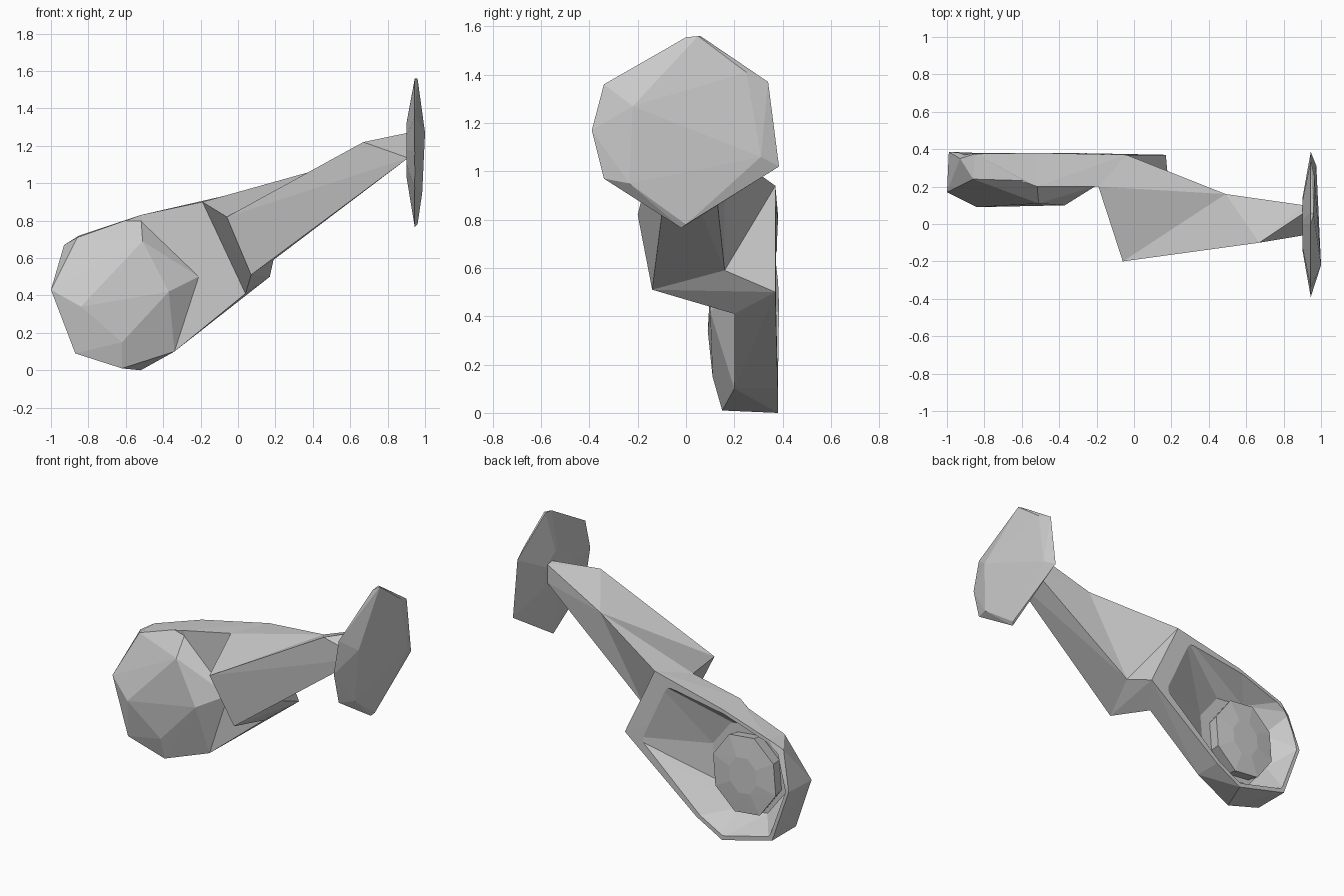
import bpy, bmesh, math

if "Cube" in bpy.data.objects:
    bpy.data.objects.remove(bpy.data.objects["Cube"])


def hull(name, pts):
    """Faceted solid wrapped around a few corner points."""
    bm = bmesh.new()
    for p in pts:
        bm.verts.new(p)
    bmesh.ops.convex_hull(bm, input=bm.verts[:])
    junk = [v for v in bm.verts if not v.link_faces]
    bmesh.ops.delete(bm, geom=junk, context='VERTS')
    bmesh.ops.recalc_face_normals(bm, faces=bm.faces[:])
    me = bpy.data.meshes.new(name)
    bm.to_mesh(me)
    bm.free()
    ob = bpy.data.objects.new(name, me)
    bpy.context.collection.objects.link(ob)
    return ob


def boolean(ob, other, operation):
    """Apply a boolean and discard the second object."""
    other.hide_render = True
    mod = ob.modifiers.new("cut", 'BOOLEAN')
    mod.operation = operation
    mod.solver = 'EXACT'
    mod.object = other
    bpy.context.view_layer.objects.active = ob
    bpy.ops.object.modifier_apply(modifier=mod.name)
    bpy.data.objects.remove(other)


def ring(cx, cz, rx, rz, y, n=8, turn=0.3):
    return [(cx + rx * math.cos(turn + i * math.tau / n), y,
             cz + rz * math.sin(turn + i * math.tau / n)) for i in range(n)]


# shared corners where the two arm sections meet
top_front, low_front = (-.19, .20, .90), (.04, .20, .41)
top_back, low_back = (-.04, .37, .94), (.17, .37, .50)
inner_low, inner_top = (.19, .16, .59), (.49, .16, 1.09)
fore_top, fore_low = (-.06, -.20, .82), (.07, -.14, .51)

# lower arm: flat strap joined to a domed head
back = [(-.99, .385, .43), (-.87, .38, .09), (-.52, .38, 0), (-.34, .38, .10),
        (-.52, .38, .83), (-.85, .375, .72), (-.93, .35, .67)]
rim = [(-1, .17, .43), (-.87, .14, .09), (-.62, .15, .01), (-.34, .20, .10),
       (-.21, .20, .50), (-.52, .23, .83), (-.86, .24, .71)]
dome = [(-.84, .09, .34), (-.62, .11, .15), (-.37, .10, .42), (-.51, .11, .69)]
lower_arm = hull("lower_arm", [(-.52, .2, .83), (-.34, .2, .10), top_front,
                               low_front, top_back, low_back] + back)
boolean(lower_arm, hull("head", dome + rim + back), 'UNION')

# wide funnel hollowed out of the back
mouth = [(x * .97 - .015, .40, .42 + (z - .42) * .96) for x, y, z in back]
mouth += [(-.07, .40, .89), (.11, .40, .50)]
boolean(lower_arm, hull("funnel", mouth + ring(-.60, .42, .27, .29, .22)),
        'DIFFERENCE')

# slightly domed button inside the funnel
hull("back_button", ring(-.62, .41, .23, .26, .30) +
     ring(-.62, .41, .10, .12, .315) + ring(-.62, .41, .21, .24, .20))

# upper arm, tapering to the end plate
hull("upper_arm", [fore_top, fore_low, inner_low, inner_top, (.67, -.10, 1.22),
                   (.91, -.06, 1.135), (.91, .06, 1.27),
                   (.91, .10, 1.265), (.91, .10, 1.15)])

# elbow block and the gusset above it
hull("elbow", [top_front, low_front, top_back, low_back, inner_low,
               fore_top, fore_low])
hull("elbow_gusset", [top_front, top_back, fore_top, inner_top, inner_low])

# end plate: irregular disc, gently domed on both sides
edge = [(0, 1.555), (.06, 1.56), (.34, 1.37), (.385, 1.02),
        (-.02, .765), (-.34, .97), (-.39, 1.17), (-.34, 1.36)]
plate = [(.945, y, z) for y, z in edge]
plate += [(.96, .05, 1.56), (.965, .25, 1.41), (.975, .31, 1.06),
          (.96, 0, .78), (.985, -.235, .95), (1, -.22, 1.27)]
plate += [(.90, y * .35, 1.18 + (z - 1.17) * .35) for y, z in edge]
hull("end_plate", plate)
